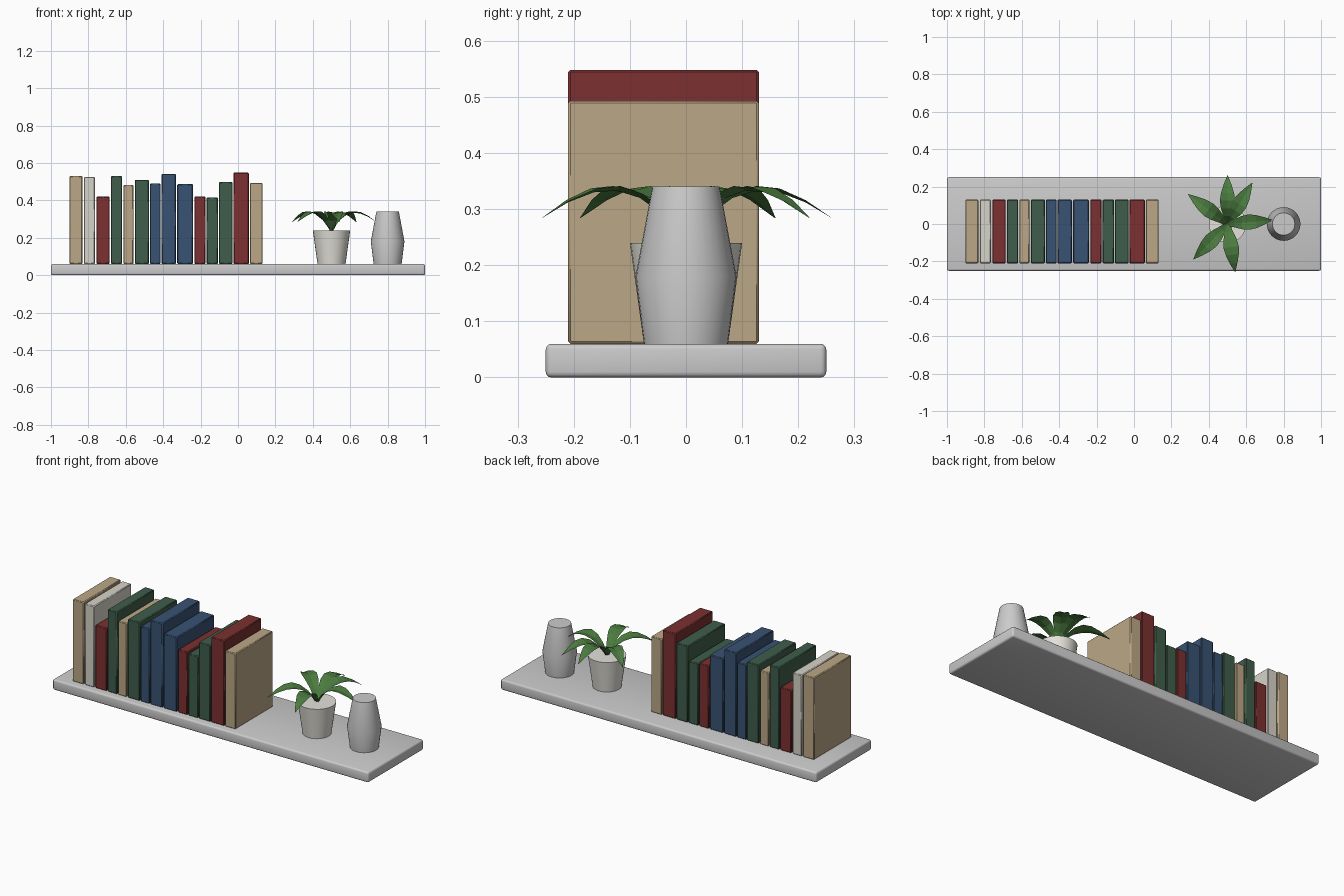
import bpy, bmesh, math

if "Cube" in bpy.data.objects:
    bpy.data.objects.remove(bpy.data.objects["Cube"])

def mat(name, c):
    m = bpy.data.materials.new(name)
    m.diffuse_color = (*c, 1)
    m.use_nodes = True
    m.node_tree.nodes["Principled BSDF"].inputs["Base Color"].default_value = m.diffuse_color
    return m

TAN = mat("tan_cover", (0.50, 0.39, 0.24))
CREAM = mat("cream_cover", (0.68, 0.66, 0.58))
RED = mat("red_cover", (0.20, 0.03, 0.03))
GREEN = mat("green_cover", (0.05, 0.11, 0.07))
BLUE = mat("blue_cover", (0.04, 0.085, 0.17))
WHITE = mat("white_ceramic", (0.78, 0.76, 0.70))
LEAF = mat("leaf_green", (0.07, 0.20, 0.05))

def finish(bm, name, m=None, smooth=None):
    bmesh.ops.recalc_face_normals(bm, faces=bm.faces[:])
    me = bpy.data.meshes.new(name)
    bm.to_mesh(me)
    bm.free()
    ob = bpy.data.objects.new(name, me)
    bpy.context.collection.objects.link(ob)
    if m:
        me.materials.append(m)
    if smooth:
        bpy.ops.object.select_all(action='DESELECT')
        ob.select_set(True)
        bpy.context.view_layer.objects.active = ob
        bpy.ops.object.shade_smooth_by_angle(angle=math.radians(smooth))
    return ob

def box(name, x0, x1, y0, y1, z0, z1, bevel, segs, m=None):
    bm = bmesh.new()
    bmesh.ops.create_cube(bm, size=1)
    for v in bm.verts:
        v.co = ((x0 + x1) / 2 + v.co.x * (x1 - x0),
                (y0 + y1) / 2 + v.co.y * (y1 - y0),
                (z0 + z1) / 2 + v.co.z * (z1 - z0))
    bmesh.ops.bevel(bm, geom=bm.edges[:], offset=bevel, segments=segs,
                    profile=0.5, affect='EDGES')
    return finish(bm, name, m, 40)

def lathe(name, cx, cy, profile, sides, m=None):
    """Closed turned solid from (radius, z) points."""
    bm = bmesh.new()
    rings = [[bm.verts.new((cx + r * math.cos(2 * math.pi * i / sides),
                            cy + r * math.sin(2 * math.pi * i / sides), z))
              for i in range(sides)] for r, z in profile]
    for a, b in zip(rings, rings[1:]):
        for i in range(sides):
            j = (i + 1) % sides
            bm.faces.new((a[i], a[j], b[j], b[i]))
    bm.faces.new(rings[0])
    bm.faces.new(rings[-1])
    return finish(bm, name, m, 50)

# Shelf board
box("shelf", -1, 1, -0.25, 0.25, 0, 0.06, 0.01, 3)

# Row of books: left x, right x, top z, cover
books = [
    (-0.901, -0.832, 0.53, TAN), (-0.824, -0.765, 0.525, CREAM),
    (-0.757, -0.686, 0.42, RED), (-0.680, -0.620, 0.53, GREEN),
    (-0.613, -0.559, 0.482, TAN), (-0.551, -0.476, 0.51, GREEN),
    (-0.471, -0.414, 0.49, BLUE), (-0.409, -0.332, 0.542, BLUE),
    (-0.325, -0.241, 0.487, BLUE), (-0.233, -0.174, 0.421, RED),
    (-0.168, -0.107, 0.415, GREEN), (-0.102, -0.029, 0.498, GREEN),
    (-0.024, 0.058, 0.548, RED), (0.064, 0.131, 0.493, TAN)]
for i, (x0, x1, top, m) in enumerate(books):
    box(f"book_{i + 1}", x0, x1, -0.21, 0.13, 0.06, top, 0.004, 1, m)

# Plant pot and vase
lathe("plant_pot", 0.5, 0, [(0.075, 0.06), (0.1, 0.24)], 32, WHITE)
lathe("vase", 0.8, 0, [(0.075, 0.06), (0.09, 0.18), (0.06, 0.34)], 32)

# Arching leaves: fractions along length, height, half width
arch = [(0, 0.235, 0.010), (0.16, 0.29, 0.022), (0.32, 0.32, 0.035),
        (0.48, 0.333, 0.041), (0.64, 0.33, 0.035), (0.82, 0.312, 0.020),
        (1, 0.284, 0.001)]
leaves = [(90, 0.26), (59, 0.257), (5, 0.24), (-81, 0.26), (-134, 0.262), (143, 0.264)]
for k, (deg, length) in enumerate(leaves):
    c, s = math.cos(math.radians(deg)), math.sin(math.radians(deg))
    bm = bmesh.new()
    rows = []
    for t, z, w in arch:
        r = t * length
        rows.append([bm.verts.new((0.5 + r * c - o * w * s, r * s + o * w * c,
                                   z + abs(o) * w * 0.2)) for o in (-1, 0, 1)])
    for a, b in zip(rows, rows[1:]):
        for i in (0, 1):
            bm.faces.new((a[i], b[i], b[i + 1], a[i + 1]))
    finish(bm, f"leaf_{k + 1}", LEAF)
